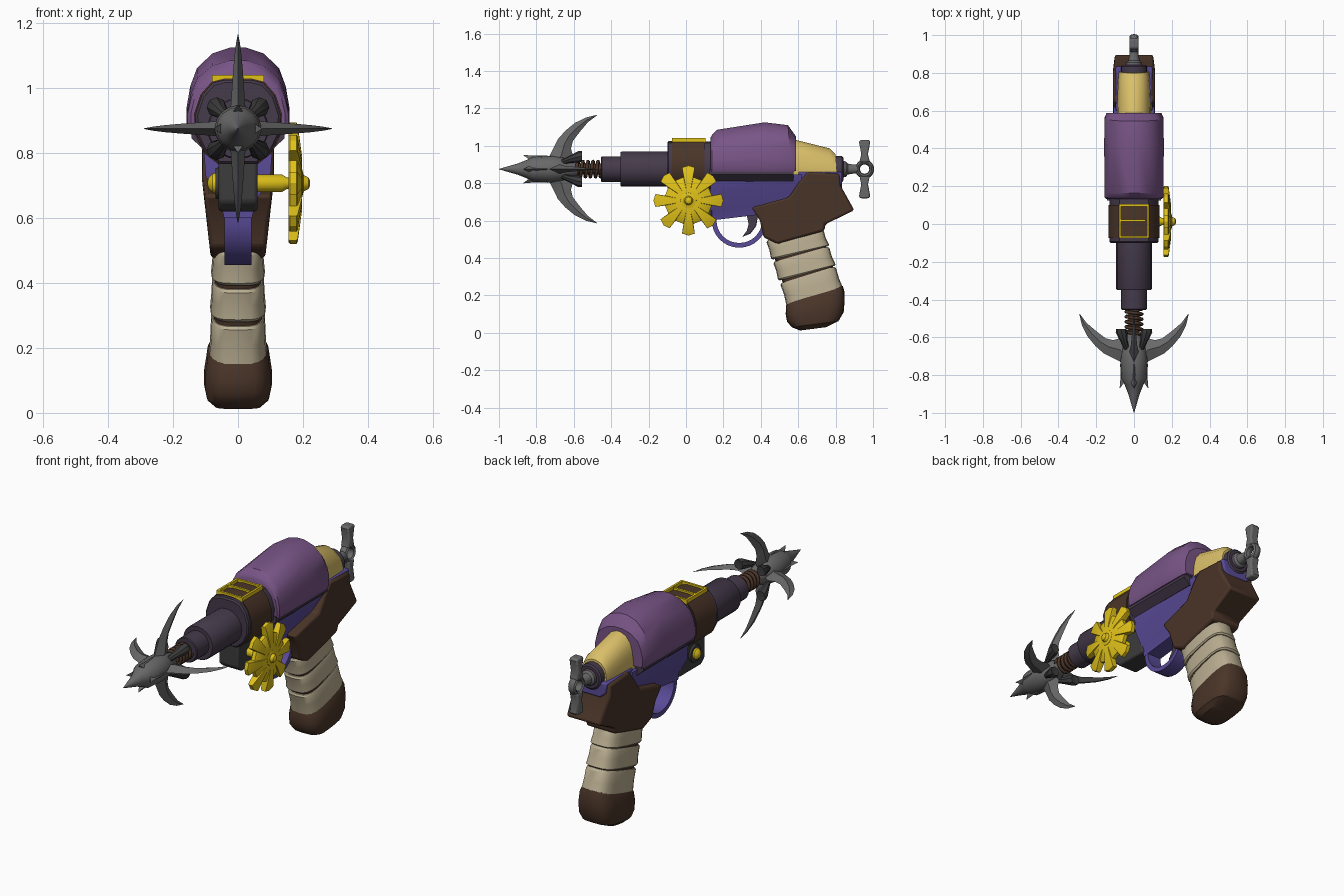
import bpy, bmesh
from math import sin, cos, pi, radians
from mathutils import Vector, Matrix

if "Cube" in bpy.data.objects:
    bpy.data.objects.remove(bpy.data.objects["Cube"])

ZC = 0.875  # barrel axis height


def material(name, *rgb):
    m = bpy.data.materials.new(name)
    m.diffuse_color = (*rgb, 1)
    m.use_nodes = True
    m.node_tree.nodes["Principled BSDF"].inputs["Base Color"].default_value = m.diffuse_color
    return m


PURPLE = material("purple", 0.19, 0.09, 0.24)
DARK = material("dark_purple", 0.06, 0.043, 0.07)
BLUE = material("violet", 0.10, 0.07, 0.31)
BROWN = material("brown", 0.07, 0.036, 0.022)
GOLD = material("gold", 0.75, 0.54, 0.01)
TAN = material("pale_gold", 0.70, 0.52, 0.14)
CREAM = material("cloth", 0.50, 0.43, 0.29)
STEEL = material("steel", 0.14, 0.14, 0.14)
BLACK = material("dark_grey", 0.045, 0.045, 0.045)


def loft(name, rings, mat, bevel=0.0):
    """Skin equal-length rings of points and cap both ends."""
    bm = bmesh.new()
    vs = [[bm.verts.new(p) for p in r] for r in rings]
    n = len(rings[0])
    for a, b in zip(vs, vs[1:]):
        for i in range(n):
            j = (i + 1) % n
            bm.faces.new((a[i], a[j], b[j], b[i]))
    bm.faces.new(vs[0])
    bm.faces.new(vs[-1])
    bmesh.ops.recalc_face_normals(bm, faces=bm.faces)
    me = bpy.data.meshes.new(name)
    bm.to_mesh(me)
    bm.free()
    me.materials.append(mat)
    ob = bpy.data.objects.new(name, me)
    bpy.context.collection.objects.link(ob)
    if bevel:
        b = ob.modifiers.new("bevel", "BEVEL")
        b.width, b.segments = bevel, 2
        b.limit_method, b.angle_limit = "ANGLE", radians(40)
    return ob


def prism(name, yz, w, mat, bevel=0.0, x=0.0):
    return loft(name, [[(x + s * w, y, z) for y, z in yz] for s in (-1, 1)], mat, bevel)


def box_yz(y0, y1, z0, z1):
    return [(y0, z0), (y1, z0), (y1, z1), (y0, z1)]


def lathe(name, prof, mat, n=20, axis="y", c=(0, 0, ZC)):
    """Revolve (along, radius) pairs about a line parallel to x or y."""
    rings = []
    for t, r in prof:
        ring = [(r * cos(2 * pi * i / n), r * sin(2 * pi * i / n)) for i in range(n)]
        rings.append([(c[0] + u, t, c[2] + v) if axis == "y" else (t, c[1] + u, c[2] + v)
                      for u, v in ring])
    return loft(name, rings, mat)


def mirrored(half):
    return half + [(-x, z) for x, z in reversed(half)]


def arch(y, w, z0, z1, shear=0.0):
    half = [(0.95, 0), (1, 0.08), (1, 0.31), (0.93, 0.55), (0.8, 0.76), (0.5, 0.93), (0.15, 1)]
    return [(x * w, y + shear * t, z0 + t * (z1 - z0)) for x, t in mirrored(half)]


def spin(ob, angle):
    ob.data.transform(Matrix.Translation((0, 0, ZC)) @ Matrix.Rotation(angle, 4, "Y"))


# Grapple head
lathe("hook_head", [(-1, .001), (-.9, .03), (-.85, .05), (-.82, .066), (-.72, .072),
                    (-.66, .065), (-.62, .045), (-.58, .035), (-.57, .02)], STEEL, 16)
# stations: (y, radius) outer edge, inner edge, half thickness
hook = [((-.755, .05), (-.62, .05), .026), ((-.727, .075), (-.605, .075), .022),
        ((-.685, .16), (-.615, .11), .018), ((-.645, .205), (-.605, .15), .015),
        ((-.594, .247), (-.567, .2), .011), ((-.535, .276), (-.525, .25), .006),
        ((-.476, .29), (-.475, .288), .001)]
for i in range(4):
    rings = []
    for (y0, r0), (y1, r1), t in hook:
        ym, rm = (y0 + y1) / 2, (r0 + r1) / 2
        rings.append([(0, y0, r0), (t, ym, rm), (0, y1, r1), (-t, ym, rm)])
    spin(loft(f"hook_claw_{i}", rings, STEEL), i * pi / 2)
    barb = loft(f"hook_barb_{i}", [[(-.025, -.74, .05), (.025, -.74, .05), (0, -.74, .073)],
                                   [(-.02, -.83, .045), (.02, -.83, .045), (0, -.82, .072)],
                                   [(-.001, -.868, .073), (.001, -.868, .073), (0, -.868, .076)]], STEEL)
    spin(barb, i * pi / 2)
    # flared lugs between the claws
    rings = [[(r * cos(k * pi / 4), y, c + r * sin(k * pi / 4)) for k in range(8)]
             for y, c, r in ((-.68, .045, .012), (-.62, .075, .02), (-.575, .093, .031),
                             (-.555, .097, .027), (-.557, .097, .012))]
    spin(loft(f"hook_lug_{i}", rings, BLACK), (i + .5) * pi / 2)

# Spring and its rod
lathe("spring_rod", [(-.6, .03), (-.44, .03)], BROWN, 12)
cu = bpy.data.curves.new("spring", "CURVE")
cu.dimensions, cu.bevel_depth, cu.bevel_resolution = "3D", .009, 1
sp = cu.splines.new("POLY")
N = 90
sp.points.add(N)
for i, p in enumerate(sp.points):
    a = i / N * 2 * pi * 5
    p.co = (.042 * cos(a), -.585 + .135 * i / N, ZC + .042 * sin(a), 1)
cu.materials.append(BROWN)
bpy.context.collection.objects.link(bpy.data.objects.new("spring", cu))

# Barrel
lathe("barrel", [(-.455, .045), (-.455, .064), (-.45, .068), (-.35, .068), (-.35, .09),
                 (-.343, .094), (-.08, .094)], DARK, 20)

# Collar with flanges and strap
collar = [(.06, .765), (.105, .8), (.133, .86), (.135, .92), (.115, .98), (.08, 1.02), (.04, 1.03)]


def collar_ring(y, s):
    return [(x * s, y, ZC + (z - ZC) * s) for x, z in mirrored(collar)]


loft("collar_front", [collar_ring(-.1, .92), collar_ring(-.093, .97), collar_ring(-.07, .97)], DARK)
loft("collar_strap", [collar_ring(-.075, 1), collar_ring(.1, 1)], BROWN)
loft("collar_rear", [collar_ring(.095, .96), collar_ring(.14, .96)], DARK)

# Buckle on the strap: frame plus prong
buckle = [((-.08, -.07), (.105, .095)), ((-.08, -.07), (-.065, -.075)), ((-.08, .02), (.02, .01))]
for nm, x0, x1, y0, y1 in (("left", -.08, -.068, -.07, .105), ("right", .068, .08, -.07, .105),
                           ("front", -.08, .08, -.075, -.063), ("back", -.08, .08, .093, .105),
                           ("prong", -.08, .06, .012, .024)):
    prism("buckle_" + nm, box_yz(y0, y1, 1.015, 1.04), (x1 - x0) / 2, GOLD, x=(x0 + x1) / 2)

# Gear housing below the collar
prism("gear_housing", [(-.085, .65), (-.05, .62), (.14, .62), (.14, .82), (-.085, .82)], .06, BLACK, .01)

# Gear, hub and axle
GC = (0, .013, .707)
gear = []
for i in range(8):
    for da, r in ((-12, .128), (-11, .18), (0, .187), (11, .18), (12, .128)):
        a = i * pi / 4 + radians(da)
        gear.append((r * cos(a), r * sin(a)))
loft("gear", [[(x, GC[1] + u * s, GC[2] + v * s) for u, v in gear]
              for x, s in ((.165, .45), (.155, .97), (.16, 1), (.18, 1), (.184, .96), (.197, .45))], GOLD)
lathe("gear_hub", [(.185, .045), (.198, .042), (.202, .025), (.217, .018), (.222, .008)], GOLD, 12, "x", GC)
lathe("gear_axle", [(-.06, .027), (.135, .027), (.15, .018), (.17, .018)], GOLD, 12, "x", GC)
lathe("axle_washer", [(-.057, .05), (-.07, .046)], BLACK, 16, "x", GC)
lathe("axle_knob", [(-.06, .033), (-.078, .03), (-.09, .018), (-.094, .004)], GOLD, 12, "x", GC)

# Upper cover and the dark strip under it
loft("top_cover", [arch(.132, .145, .865, 1.045), arch(.14, .155, .86, 1.06), arch(.165, .156, .86, 1.085),
                   arch(.42, .158, .86, 1.125), arch(.565, .156, .86, 1.11, -.02),
                   arch(.588, .145, .865, 1.05)], PURPLE)
loft("cover_base", [[(x, y, z) for x, z in mirrored([(.105, .81), (.143, .845), (.143, .875)])]
                    for y in (.125, .575)], DARK)

# Receiver frame
def receiver_ring(y, zb, zs):
    return [(x, y, z) for x, z in mirrored([(.043, zb), (.055, zb + .05), (.1, zs), (.108, .845)])]


loft("receiver", [receiver_ring(.13, .6, .73), receiver_ring(.38, .63, .79), receiver_ring(.62, .66, .81)], BLUE)
loft("rear_cradle", [[(x, y, z) for x, z in mirrored([(.06, .775), (.09, .80), (.098, .86)])]
                     for y in (.6, .835)], BLUE, .008)

# Pale rear slope
loft("rear_slope", [arch(.57, .09, .83, 1.035), arch(.61, .09, .83, 1.025), arch(.76, .084, .83, .985, .01),
                    arch(.81, .08, .82, .955, -.01)], TAN)

# Rear plug, rod and pull handle
lathe("rear_plug", [(.79, .069), (.835, .069), (.842, .06), (.842, .045), (.85, .04)], DARK, 20)
lathe("pull_rod", [(.84, .042), (.855, .042), (.865, .03), (.9, .024), (.92, .024)], STEEL, 14)
bpy.ops.mesh.primitive_torus_add(major_segments=20, minor_segments=8, major_radius=.038, minor_radius=.013,
                                 location=(0, .955, ZC), rotation=(0, pi / 2, 0))
ring = bpy.context.object
ring.name, ring.scale = "pull_ring", (1, 1, 1.8)
ring.data.materials.append(STEEL)
for s, nm in ((1, "upper"), (-1, "lower")):
    prism(f"pull_bar_{nm}", [(.955 + a, ZC + s * b) for a, b in
                             ((-.028, .037), (-.018, .08), (-.03, .145), (-.024, .156),
                              (.024, .156), (.03, .145), (.018, .08), (.028, .037))], .025, STEEL, .008)

# Brown grip frame, narrower toward the bottom
frame = prism("grip_frame", [(.35, .67), (.55, .725), (.60, .80), (.65, .86), (.82, .85), (.825, .79),
                             (.9, .655), (.745, .58), (.74, .545), (.49, .475), (.415, .51), (.395, .6)],
              .11, BROWN, .012)
for v in frame.data.vertices:
    v.co.x *= .76 + .24 * min(1, (v.co.z - .475) / .25)


# Grip: each ring runs from a front point to a back point
def grip_ring(f, b, w, n=20):
    f, b = Vector((0, *f)), Vector((0, *b))
    out = []
    for i in range(n):
        c, s = cos(2 * pi * i / n), sin(2 * pi * i / n)
        c, s = (abs(k) ** .6 * (1 if k > 0 else -1) for k in (c, s))
        out.append((f + b) / 2 + (b - f) / 2 * c + Vector((w * s, 0, 0)))
    return out


def along(tf, tb, g, w):
    return grip_ring((.425 + .115 * tf - g, .5 - .35 * tf), (.735 + .105 * tb + g, .55 - .32 * tb), w)


loft("grip_core", [along(-.1, -.1, -.015, .07), along(1, 1, -.015, .078)], BROWN)
for i, (f0, b0, f1, b1) in enumerate(((.02, -.02, .31, .27), (.345, .28, .63, .60), (.67, .615, 1.02, 1.02))):
    w = .077 + .003 * i
    loft(f"grip_wrap_{i}", [along(f0, b0, -.008, w - .004), along(f0 + .03, b0 + .03, 0, w),
                            along((f0 + f1) / 2, (b0 + b1) / 2, -.002, w + .002),
                            along(f1 - .02, b1 - .02, .004, w + .006), along(f1, b1, -.004, w)], CREAM)
loft("grip_cap", [grip_ring((.54, .165), (.838, .25), .085), grip_ring((.535, .145), (.846, .225), .096),
                  grip_ring((.533, .10), (.848, .17), .104), grip_ring((.54, .06), (.843, .11), .104),
                  grip_ring((.565, .03), (.815, .062), .096), grip_ring((.61, .012), (.75, .03), .07)], BROWN)

# Trigger guard and trigger
arc = [pi + pi * i / 16 for i in range(17)]
prism("trigger_guard", [(.14, .63)] + [(.285 + .147 * cos(a), .6 + .145 * sin(a)) for a in arc]
      + [(.285 + .122 * cos(a), .6 + .12 * sin(a)) for a in reversed(arc)] + [(.165, .63)], .042, BLUE)
prism("trigger", [(.32, .65), (.335, .58), (.325, .545), (.3, .512), (.345, .53), (.375, .57), (.39, .65)],
      .022, DARK, .006)

# Smooth shading with sharp edges kept
for ob in bpy.data.objects:
    ob.select_set(ob.type == "MESH")
bpy.context.view_layer.objects.active = frame
bpy.ops.object.shade_smooth_by_angle(angle=radians(32))
